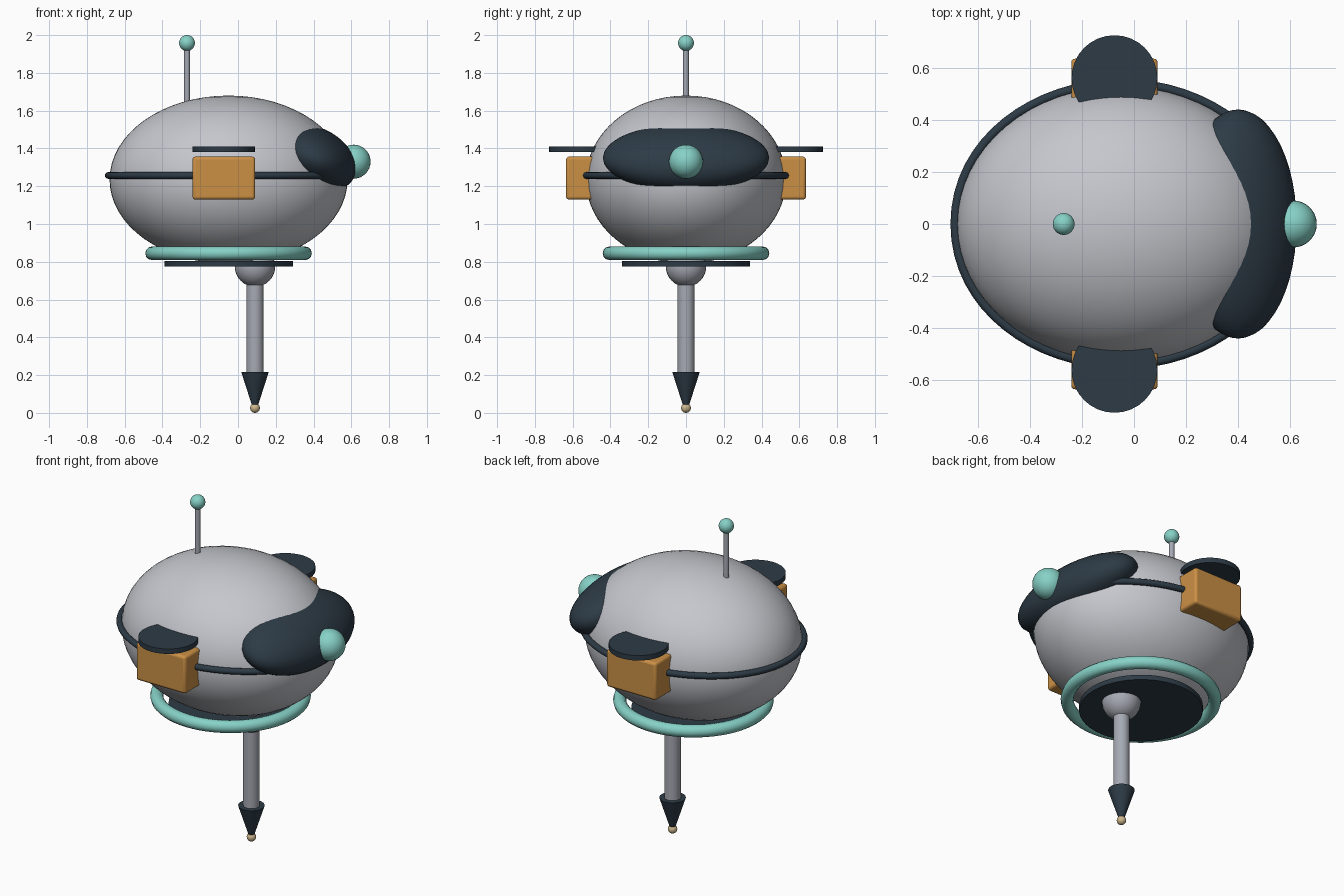
import bpy
from math import radians

cube = bpy.data.objects.get("Cube")
if cube:
    bpy.data.objects.remove(cube, do_unlink=True)


def material(name, rgb, rough=0.5):
    m = bpy.data.materials.new(name)
    m.use_nodes = True
    m.diffuse_color = (*rgb, 1)
    bsdf = m.node_tree.nodes["Principled BSDF"]
    bsdf.inputs["Base Color"].default_value = (*rgb, 1)
    bsdf.inputs["Roughness"].default_value = rough
    return m


shell = material("shell grey", (0.56, 0.57, 0.61))
metal = material("metal grey", (0.38, 0.40, 0.45))
dark = material("dark slate", (0.026, 0.043, 0.06))
teal = material("teal", (0.24, 0.64, 0.57))
orange = material("orange", (0.60, 0.28, 0.06))
tan = material("tan", (0.62, 0.48, 0.27))


def finish(name, mat, smooth=True):
    ob = bpy.context.object
    ob.name = ob.data.name = name
    ob.data.materials.append(mat)
    if smooth:
        bpy.ops.object.shade_smooth_by_angle(angle=radians(40))
    return ob


def ellipsoid(name, mat, loc, radii, tilt=0.0, segments=32, rings=16):
    bpy.ops.mesh.primitive_uv_sphere_add(segments=segments, ring_count=rings,
                                         radius=1, location=loc, rotation=(0, tilt, 0))
    bpy.context.object.scale = radii
    return finish(name, mat)


def ball(name, mat, loc, r):
    return ellipsoid(name, mat, loc, (r, r, r))


def post(name, mat, x, y, z0, z1, r0, r1=None, sides=32):
    """Upright cylinder, or a tapered cone when r1 is given."""
    bpy.ops.mesh.primitive_cone_add(vertices=sides, radius1=r0,
                                    radius2=r0 if r1 is None else r1,
                                    depth=z1 - z0, location=(x, y, (z0 + z1) / 2))
    return finish(name, mat)


def hoop(name, mat, loc, rx, ry, tube):
    """Elliptical ring of round section, from a bevelled curve."""
    bpy.ops.curve.primitive_bezier_circle_add(radius=1, location=loc)
    curve = bpy.context.object.data
    for p in curve.splines[0].bezier_points:
        for v in (p.co, p.handle_left, p.handle_right):
            v.x *= rx
            v.y *= ry
    curve.resolution_u = 16
    curve.bevel_depth = tube
    curve.bevel_resolution = 4
    bpy.ops.object.convert(target='MESH')
    return finish(name, mat)


CX = -0.05    # body axis
LEG = 0.09    # leg axis
MAST = -0.27  # antenna axis
POD = -0.075  # side pod centre

# Body, waist belt and base ring
ellipsoid("body", shell, (CX, 0, 1.235), (0.63, 0.53, 0.445), segments=64, rings=32)
hoop("waist_belt", dark, (CX, 0, 1.257), 0.637, 0.54, 0.018)
hoop("base_ring", teal, (CX, 0, 0.845), 0.405, 0.405, 0.036)
post("base_plate", dark, CX, 0, 0.775, 0.805, 0.34, sides=48)

# Visor and eye
ellipsoid("visor", dark, (0.40, 0, 1.35), (0.238, 0.44, 0.162), tilt=0.46,
          segments=48, rings=24)
ball("eye", teal, (0.612, 0, 1.33), 0.09)

# Antenna
post("antenna_rod", metal, MAST, 0, 1.58, 1.94, 0.015)
ball("antenna_tip", teal, (MAST, 0, 1.958), 0.042)

# Side pods with round fins above
for side, y in (("front", -1), ("back", 1)):
    bpy.ops.mesh.primitive_cube_add(size=1, location=(POD, y * 0.535, 1.243))
    pod = bpy.context.object
    pod.scale = (0.332, 0.2, 0.227)
    bpy.ops.object.transform_apply(location=False, rotation=False, scale=True)
    bevel = pod.modifiers.new("soft edges", 'BEVEL')
    bevel.width = 0.015
    bevel.segments = 3
    finish(side + "_pod", orange)
    post(side + "_fin", dark, POD, y * 0.56, 1.38, 1.41, 0.165)

# Leg with hip joint, pointed foot and tip
ball("hip_joint", metal, (LEG, 0, 0.775), 0.107)
post("leg", metal, LEG, 0, 0.2, 0.72, 0.045)
post("foot_cone", dark, LEG, 0, 0.04, 0.217, 0.016, 0.073)
ball("foot_tip", tan, (LEG, 0, 0.026), 0.026)
